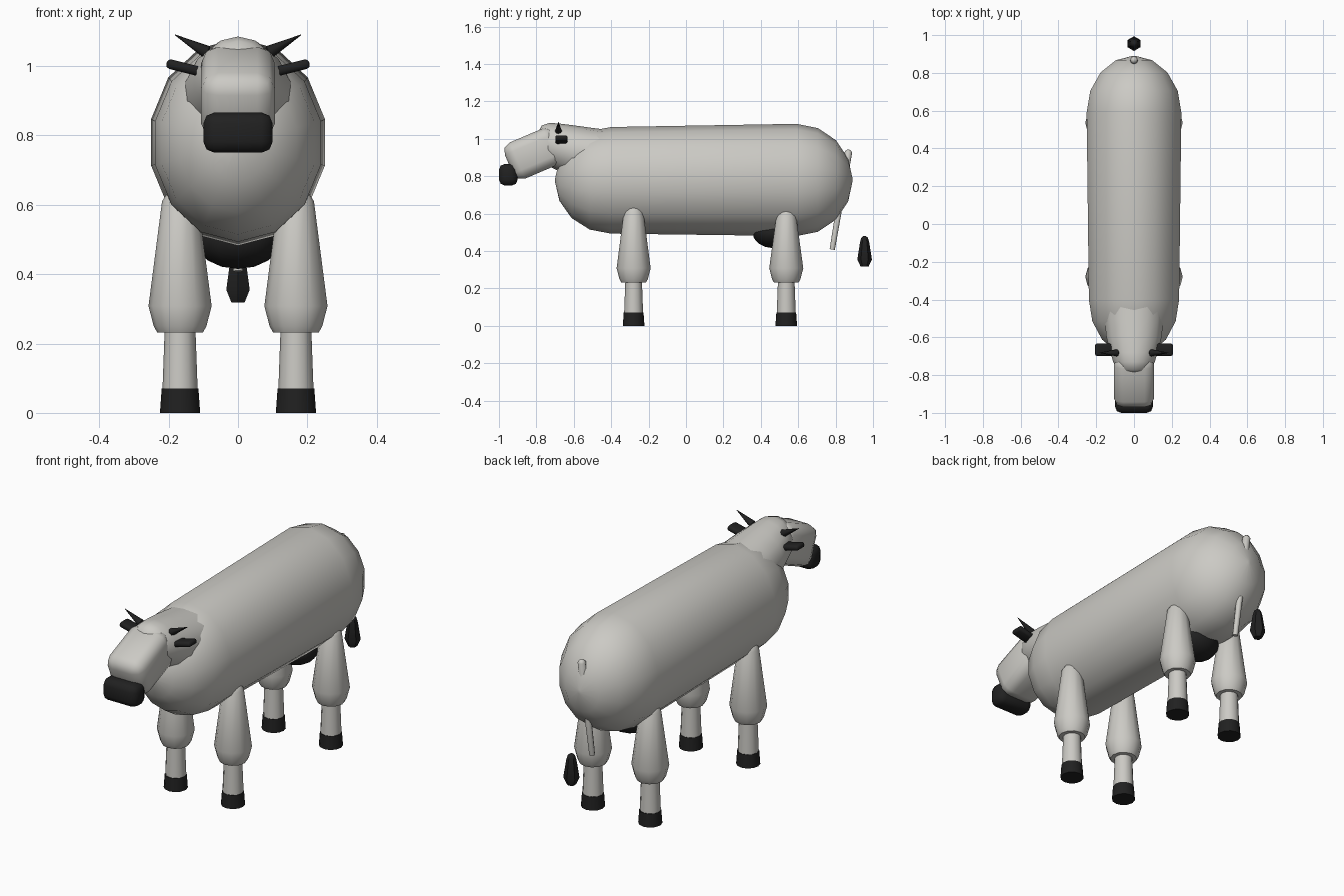
import bpy, bmesh, math
from mathutils import Vector, Matrix

if "Cube" in bpy.data.objects:
    bpy.data.objects.remove(bpy.data.objects["Cube"])


def material(name, rgb):
    m = bpy.data.materials.new(name)
    m.diffuse_color = (*rgb, 1)
    m.use_nodes = True
    m.node_tree.nodes["Principled BSDF"].inputs["Base Color"].default_value = m.diffuse_color
    return m


HIDE = material("pale grey hide", (0.60, 0.59, 0.555))
DARK = material("soft black", (0.015, 0.015, 0.015))


def finish(bm, name, mat, angle=50):
    bmesh.ops.recalc_face_normals(bm, faces=bm.faces)
    me = bpy.data.meshes.new(name)
    bm.to_mesh(me)
    bm.free()
    me.materials.append(mat)
    ob = bpy.data.objects.new(name, me)
    bpy.context.collection.objects.link(ob)
    bpy.ops.object.select_all(action='DESELECT')
    ob.select_set(True)
    bpy.context.view_layer.objects.active = ob
    bpy.ops.object.shade_smooth_by_angle(angle=math.radians(angle))
    return ob


def loft(name, rings, sides, mat, angle=50):
    """rings: (centre, radius a, radius b, axis a, axis b)"""
    bm = bmesh.new()
    loops = []
    for c, ra, rb, a, b in rings:
        c, a, b = Vector(c), Vector(a), Vector(b)
        loops.append([bm.verts.new(c + a * ra * math.sin(t) - b * rb * math.cos(t))
                      for t in (2 * math.pi * i / sides for i in range(sides))])
    for p, q in zip(loops, loops[1:]):
        for i in range(sides):
            j = (i + 1) % sides
            bm.faces.new((p[i], p[j], q[j], q[i]))
    bm.faces.new(loops[0])
    bm.faces.new(loops[-1])
    return finish(bm, name, mat, angle)


def along_y(name, rows, sides, mat):
    """rows: (y, z, half width, half height)"""
    return loft(name, [((0, y, z), rx, rz, (1, 0, 0), (0, 0, 1))
                       for y, z, rx, rz in rows], sides, mat)


def turned(name, x, y, rows, sides, mat, angle=50):
    """rows: (z, radius) round a vertical axis"""
    return loft(name, [((x, y, z), r, r, (1, 0, 0), (0, 1, 0))
                       for z, r in rows], sides, mat, angle)


def rod(name, p, q, r0, r1, sides, mat):
    p, q = Vector(p), Vector(q)
    d = (q - p).normalized()
    a = d.cross(Vector((0, 1, 0)) if abs(d.y) < 0.7 else Vector((1, 0, 0))).normalized()
    b = d.cross(a)
    e = d * r0 * 0.6
    return loft(name, [(p - e, r0 * 0.4, r0 * 0.4, a, b), (p, r0, r0, a, b),
                       (q, r1, r1, a, b)], sides, mat)


def rounded_box(name, centre, size, tilt, bevel, mat, axis='X'):
    bm = bmesh.new()
    bmesh.ops.create_cube(bm, size=1)
    bmesh.ops.scale(bm, vec=size, verts=bm.verts)
    bmesh.ops.bevel(bm, geom=bm.edges[:], offset=bevel, segments=2,
                    profile=0.5, affect='EDGES')
    bm.transform(Matrix.Translation(centre) @ Matrix.Rotation(tilt, 4, axis))
    return finish(bm, name, mat)


# Body: long capsule, slightly larger at the rear
rows = []
for end, y0, z0, rx, rz in ((-1, -0.40, 0.778, 0.245, 0.285), (1, 0.59, 0.78, 0.257, 0.30)):
    cap = []
    for k in range(5):
        t = math.radians((0, 22.5, 45, 67.5, 88)[k])
        cap.append((y0 + end * 0.30 * math.sin(t), z0, rx * math.cos(t), rz * math.cos(t)))
    rows += cap[::-1] if end < 0 else cap
along_y("body", rows, 14, HIDE)

# Neck and skull
along_y("neck_and_skull", [(-0.42, 0.91, 0.165, 0.138), (-0.50, 0.918, 0.16, 0.14),
                           (-0.60, 0.932, 0.15, 0.14), (-0.68, 0.955, 0.128, 0.127),
                           (-0.73, 0.968, 0.113, 0.117), (-0.77, 0.972, 0.09, 0.10),
                           (-0.795, 0.97, 0.05, 0.06)], 14, HIDE)

# Muzzle slopes down to the nose
rounded_box("muzzle", (0, -0.814, 0.921), (0.212, 0.29, 0.21), math.radians(23), 0.05, HIDE)
rounded_box("nose", (0, -0.95, 0.808), (0.20, 0.10, 0.116), 0, 0.032, DARK)

# Ears and horns
for s, side in ((-1, "left"), (1, "right")):
    rounded_box(side + "_ear", (s * 0.15, -0.666, 0.994), (0.115, 0.066, 0.028),
                -s * math.radians(14), 0.011, DARK, 'Y')
    rod(side + "_horn", (s * 0.09, -0.682, 1.04), (s * 0.182, -0.682, 1.09),
        0.019, 0.001, 8, DARK)

# Legs: thigh, shin and hoof
for y, end, top in ((-0.28, "front", 0.645), (0.536, "rear", 0.63)):
    for s, side in ((-1, "left"), (1, "right")):
        n, x = f"{end}_{side}_", s * 0.167
        turned(n + "thigh", x, y, [(0.232, 0.066), (0.25, 0.076), (0.308, 0.091),
                                   (top - 0.035, 0.052), (top - 0.01, 0.036),
                                   (top, 0.012)], 12, HIDE)
        turned(n + "shin", x, y, [(0.06, 0.051), (0.25, 0.044)], 12, HIDE)
        turned(n + "hoof", x, y, [(0, 0.058), (0.07, 0.053)], 12, DARK)

# Udder under the belly
bm = bmesh.new()
bmesh.ops.create_uvsphere(bm, u_segments=12, v_segments=8, radius=1)
bm.transform(Matrix.Translation((0, 0.47, 0.5)) @ Matrix.Diagonal((0.125, 0.115, 0.085, 1)))
finish(bm, "udder", DARK)

# Tail and its separate tuft
rod("tail", (0, 0.869, 0.93), (0, 0.782, 0.408), 0.02, 0.014, 8, HIDE)
turned("tail_tuft", 0, 0.955, [(0.318, 0.022), (0.355, 0.039), (0.45, 0.024),
                               (0.472, 0.017), (0.48, 0.006)], 6, DARK)
